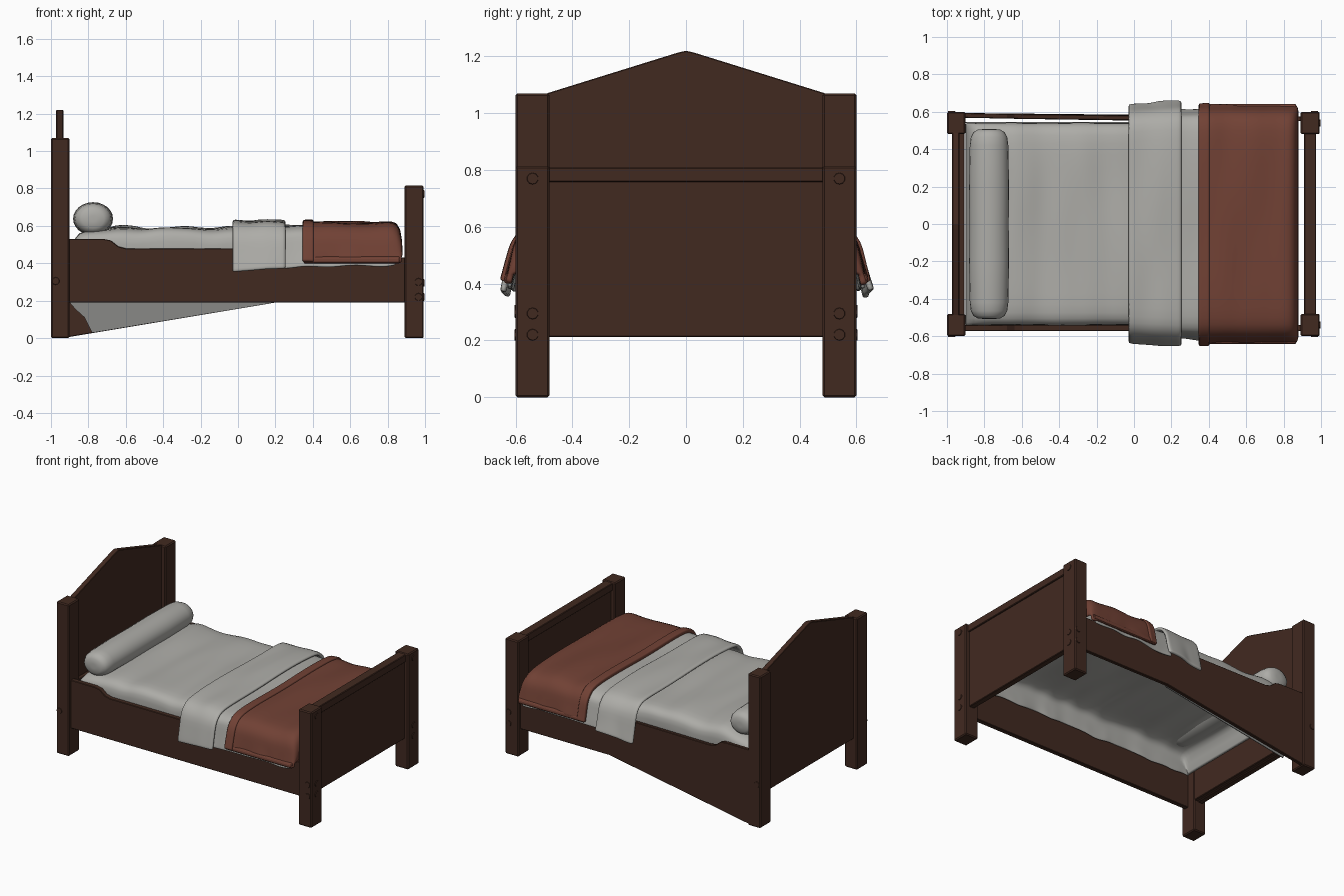
import bpy, bmesh, math
from mathutils import Vector, noise

if "Cube" in bpy.data.objects:
    bpy.data.objects.remove(bpy.data.objects["Cube"])


def material(name, r, g, b):
    m = bpy.data.materials.new(name)
    m.use_nodes = True
    m.diffuse_color = (r, g, b, 1)
    bsdf = next(n for n in m.node_tree.nodes if n.type == 'BSDF_PRINCIPLED')
    bsdf.inputs["Base Color"].default_value = (r, g, b, 1)
    return m


WOOD = material("dark wood", 0.053, 0.0225, 0.0145)
LINEN = material("grey linen", 0.42, 0.415, 0.39)
WOOL = material("red brown wool", 0.165, 0.053, 0.035)
LINING = material("grey lining", 0.25, 0.25, 0.24)


def finish(name, bm, mat, bevel=0.0, smooth=False):
    bmesh.ops.recalc_face_normals(bm, faces=bm.faces)
    me = bpy.data.meshes.new(name)
    bm.to_mesh(me)
    bm.free()
    ob = bpy.data.objects.new(name, me)
    bpy.context.collection.objects.link(ob)
    me.materials.append(mat)
    if bevel:
        mod = ob.modifiers.new("bevel", 'BEVEL')
        mod.width, mod.segments = bevel, 1
    if smooth:
        me.shade_smooth()
    return ob


def box(name, lo, hi, bevel=0.004):
    bm = bmesh.new()
    bmesh.ops.create_cube(bm, size=1)
    for v in bm.verts:
        v.co = [lo[i] + (v.co[i] + 0.5) * (hi[i] - lo[i]) for i in range(3)]
    return finish(name, bm, WOOD, bevel)


def board(name, outline, axis, a, b, mat=WOOD, bevel=0.003):
    """Extrude an outline along x (outline in y, z) or along y (outline in x, z)."""
    bm = bmesh.new()

    def point(p, d):
        return (d, p[0], p[1]) if axis == 'x' else (p[0], d, p[1])
    face = bm.faces.new([bm.verts.new(point(p, a)) for p in outline])
    new = bmesh.ops.extrude_face_region(bm, geom=[face])["geom"]
    step = Vector((b - a, 0, 0)) if axis == 'x' else Vector((0, b - a, 0))
    bmesh.ops.translate(bm, vec=step, verts=[g for g in new if isinstance(g, bmesh.types.BMVert)])
    return finish(name, bm, mat, bevel)


def peg(name, centre, axis):
    bm = bmesh.new()
    bmesh.ops.create_cone(bm, cap_ends=True, segments=10, radius1=0.022, radius2=0.019, depth=0.008)
    ob = finish(name, bm, WOOD)
    ob.location = centre
    ob.rotation_euler = Vector(axis).to_track_quat('Z', 'Y').to_euler()


def cloth(name, x0, x1, half, mat, rows, wave, thick, shape=None):
    """Sweep a mirrored y-z profile along x, with soft wrinkles."""
    prof = half[::-1] + [(-y, z) for y, z in half if y > 0]
    bm = bmesh.new()
    grid = []
    for i in range(rows + 1):
        t = i / rows
        row = []
        for y, z in prof:
            x = x0 + (x1 - x0) * t
            n = noise.noise(Vector((x * 7, y * 2.2, z * 3)))
            low = max(0, 0.56 - z)
            p = Vector((x, y + math.copysign(low * max(n, -0.2) * 0.12, y), z + wave * n))
            row.append(bm.verts.new(shape(p, t) if shape else p))
        grid.append(row)
    for r0, r1 in zip(grid, grid[1:]):
        for j in range(len(prof) - 1):
            bm.faces.new((r0[j], r0[j + 1], r1[j + 1], r1[j]))
    ob = finish(name, bm, mat, smooth=True)
    mod = ob.modifiers.new("thickness", 'SOLIDIFY')
    mod.thickness, mod.offset = thick, 0
    mod = ob.modifiers.new("soften", 'SUBSURF')
    mod.levels = mod.render_levels = 1
    return ob


# Posts with their pegs
for s, end in ((1, "back"), (-1, "front")):
    ys = sorted((s * 0.48, s * 0.60))
    box(end + "_head_post", (-1, ys[0], 0), (-0.902, ys[1], 1.07), 0.007)
    box(end + "_foot_post", (0.89, ys[0], 0), (0.993, ys[1], 0.815), 0.007)
    for z in (0.77, 0.295, 0.22):
        peg(end + "_foot_peg", (0.993, s * 0.54, z), (1, 0, 0))
    for x, z in ((0.965, 0.30), (0.965, 0.22), (-0.975, 0.305)):
        peg(end + "_side_peg", (x, s * 0.60, z), (0, s, 0))

# Headboard with a peaked top, and the slat that carries the mattress
board("headboard", [(-0.49, 0.215), (0.49, 0.215), (0.49, 1.07), (0.03, 1.213), (0, 1.22),
                    (-0.03, 1.213), (-0.49, 1.07)], 'x', -0.972, -0.934)
box("head_slat", (-0.936, -0.49, 0.22), (-0.906, 0.49, 0.50))

# Footboard panel and its rail
box("footboard", (0.922, -0.49, 0.212), (0.964, 0.49, 0.77))
box("footboard_rail", (0.91, -0.49, 0.757), (0.974, 0.49, 0.81))

# Side boards: the back one drops down to the foot of the head post
top = [(0.90, 0.43), (0.72, 0.43), (0.40, 0.48), (-0.60, 0.48), (-0.64, 0.49),
       (-0.68, 0.522), (-0.72, 0.53), (-0.92, 0.53)]
board("front_side_board", [(-0.92, 0.19), (0.90, 0.19)] + top, 'y', -0.573, -0.54)
back = board("back_side_board", [(-0.92, 0.003), (0.20, 0.19), (0.90, 0.19)] + top, 'y', 0.55, 0.575)
for v in back.data.vertices:
    v.co.y += 0.02 * max(0, -v.co.x)
board("back_board_lining", [(-0.78, 0.028), (0.20, 0.19), (-0.90, 0.19), (-0.87, 0.155), (-0.82, 0.11)],
      'y', 0.541, 0.546, LINING, 0)


# Mattress cover: an open shell, lower at the head and tucked in at both ends
def tuck(p, t):
    if p.z > 0.5:
        p.z -= 0.04 * max(0, (-0.66 - p.x) / 0.24)
    if t < 0.01 or t > 0.99:
        p.z = min(p.z, 0.42)
    return p


cloth("mattress_cover", -0.902, 0.865,
      [(0, 0.588), (0.15, 0.588), (0.3, 0.587), (0.44, 0.584), (0.51, 0.573), (0.537, 0.54), (0.532, 0.47),
       (0.528, 0.41)], LINEN, 46, 0.02, 0.012, tuck)

# Bolster: a lathed cushion with domed ends
bm = bmesh.new()
rings = [(-0.508, 0.02), (-0.505, 0.06), (-0.491, 0.083), (-0.465, 0.097), (-0.42, 0.103), (-0.2, 0.107),
         (0, 0.105), (0.2, 0.107), (0.42, 0.103), (0.465, 0.097), (0.491, 0.083), (0.505, 0.06), (0.508, 0.02)]
loops = [[bm.verts.new((-0.775 + r * math.cos(a), y, 0.638 + 0.83 * r * math.sin(a)))
          for a in (math.tau * k / 24 for k in range(24))] for y, r in rings]
for a, b in zip(loops, loops[1:]):
    for k in range(24):
        bm.faces.new((a[k], a[k - 1], b[k - 1], b[k]))
bm.faces.new(loops[0])
bm.faces.new(loops[-1])
finish("bolster", bm, LINEN, smooth=True)


# Bedding hung over both sides
def drape(grow, hem):
    pts = [(0, 0.600), (0.16, 0.600), (0.32, 0.599), (0.46, 0.596), (0.54, 0.586), (0.574, 0.56)]
    pts = [(y, z + grow) for y, z in pts]
    drop = 0.54 - hem
    pts += [(0.586 + 0.2 * f * drop + grow, 0.54 - f * drop) for f in (0, 0.35, 0.7, 0.93, 1)]
    return pts


# Sheets hang lower toward the head and spread toward the foot
def slant(p, t):
    if p.z < 0.5:
        p.z -= 0.02 * (1 - t)
    p.y *= 0.985 + 0.025 * t
    return p


cloth("under_sheet", 0.20, 0.845, drape(-0.002, 0.39), LINEN, 22, 0.014, 0.014, slant)
cloth("folded_sheet", -0.03, 0.255, drape(0.018, 0.372), LINEN, 10, 0.014, 0.022, slant)


# The blanket turns down behind the footboard
def turn_down(p, t):
    if t > 0.99:
        p.z, p.x = min(p.z, 0.43), 0.874
    elif t > 0.94:
        p.z -= 0.012
        p.x = 0.864
    return p


cloth("blanket", 0.36, 0.874, drape(0.010, 0.408), WOOL, 20, 0.014, 0.022, turn_down)
cloth("blanket_folded_edge", 0.345, 0.405, drape(0.018, 0.402), WOOL, 5, 0.012, 0.028)

# Rolled hem along the bottom of the blanket
hem_line = [(0.616, 0.436), (0.634, 0.436), (0.643, 0.418), (0.637, 0.400), (0.618, 0.400)]
for s, end in ((1, "back"), (-1, "front")):
    board(end + "_blanket_hem", [(s * y, z) for y, z in hem_line], 'x', 0.352, 0.866, WOOL, 0.005)
